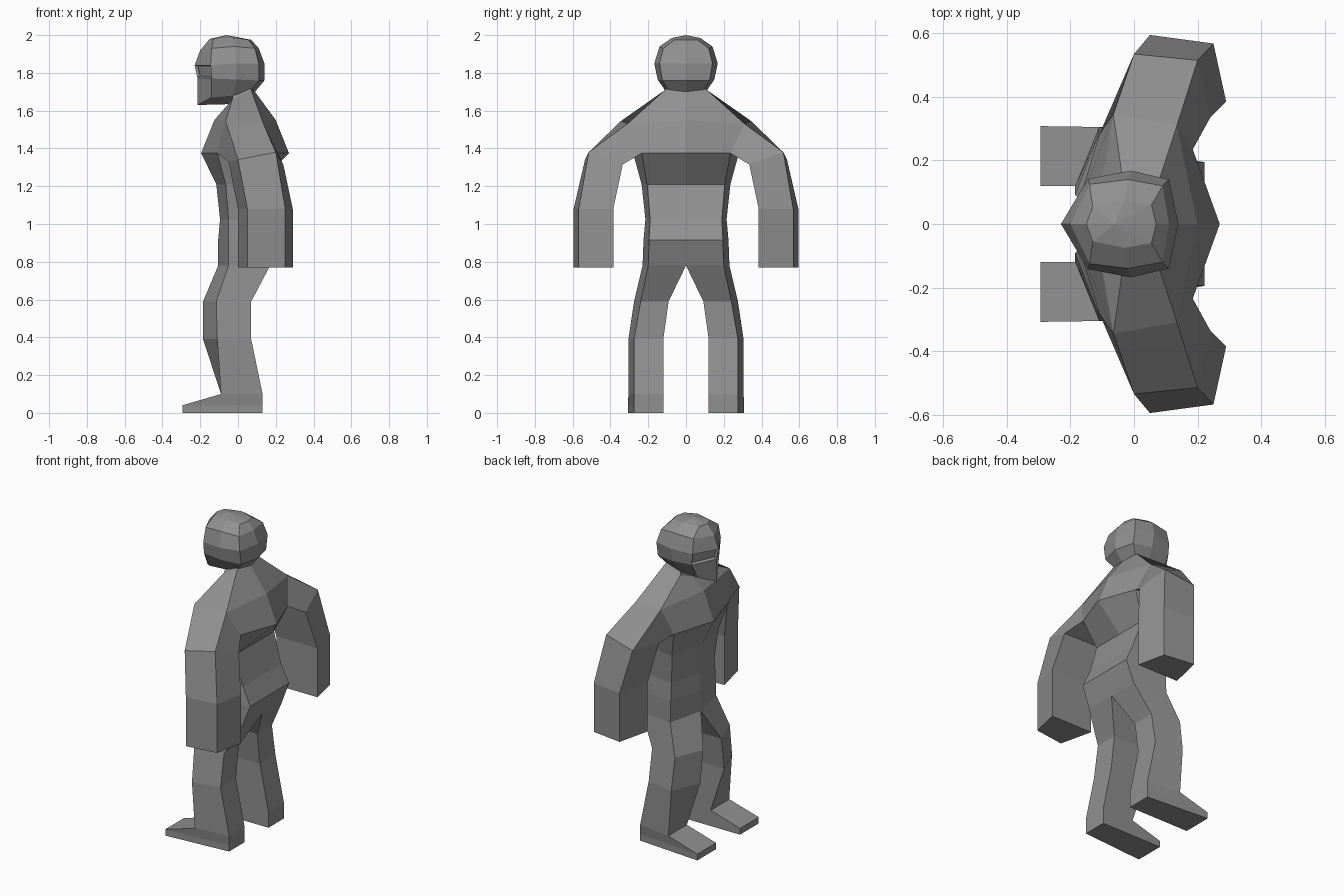
import bpy, bmesh

if "Cube" in bpy.data.objects:
    bpy.data.objects.remove(bpy.data.objects["Cube"])

# dark grey used on every part
grey = bpy.data.materials.new("dark_grey")
grey.diffuse_color = (.28, .28, .28, 1)
grey.use_nodes = True
grey.node_tree.nodes["Principled BSDF"].inputs["Base Color"].default_value = grey.diffuse_color


def loft(bm, rings, closed=True):
    """Skin half-rings, leaving out faces lying on the mirror plane."""
    rows = [[bm.verts.new(p) for p in ring] for ring in rings]
    n = len(rows[0])
    for a, b in zip(rows, rows[1:]):
        for i in range(n if closed else n - 1):
            j = (i + 1) % n
            quad = (a[i], a[j], b[j], b[i])
            if any(abs(v.co.y) > 1e-5 for v in quad):
                bm.faces.new(quad)
    return rows


def mirror(bm):
    bmesh.ops.remove_doubles(bm, verts=bm.verts, dist=1e-4)
    bmesh.ops.mirror(bm, geom=bm.verts[:] + bm.edges[:] + bm.faces[:],
                     axis='Y', merge_dist=1e-4)
    bmesh.ops.remove_doubles(bm, verts=bm.verts, dist=1e-4)
    bmesh.ops.recalc_face_normals(bm, faces=bm.faces)


def finish(name, bm):
    me = bpy.data.meshes.new(name)
    bm.to_mesh(me)
    bm.free()
    me.materials.append(grey)
    bpy.context.collection.objects.link(bpy.data.objects.new(name, me))


def sect(z, front, fo, bo, back, inner=0.0):
    """Four-cornered half section: inner front, outer front, outer back, inner back."""
    return [(front, inner, z), (*fo, z), (*bo, z), (back, inner, z)]


# body: leg and torso, from sole to chest
bm = bmesh.new()
toe = [(-.295, .12, .04), (-.295, .308, .04), (.13, .275, .04), (.13, .12, .04)]
leg = [
    sect(0, -.295, (-.295, .308), (.13, .275), .13, .12),
    toe,
    sect(.10, -.09, (-.09, .305), (.13, .275), .13, .12),
    sect(.39, -.185, (-.11, .305), (.07, .275), .07, .12),
    sect(.59, -.185, (-.115, .275), (.07, .24), .07, .092),
    sect(.78, -.105, (-.05, .23), (.17, .20), .17),
    sect(.915, -.105, (-.05, .225), (.222, .195), .222),
    sect(1.025, -.095, (-.05, .215), (.17, .19), .17),
    sect(1.21, -.115, (-.065, .235), (.11, .205), .11),
    sect(1.375, -.195, (-.11, .28), (.185, .235), .27),
]
rows = loft(bm, leg)
bm.faces.new(rows[0])

# shoulders and neck
chest = leg[-1]
shoulder = [(-.125, 0, 1.55), (-.065, .345, 1.545), (.135, .31, 1.53), (.20, 0, 1.55)]
neck = [(-.04, 0, 1.62), (-.03, .10, 1.66), (.07, .11, 1.71), (.09, 0, 1.70)]
neck_top = [(-.03, 0, 1.72), (-.02, .07, 1.73), (.05, .07, 1.74), (.07, 0, 1.74)]
rows = loft(bm, [chest, shoulder])
bmesh.ops.delete(bm, geom=[f for f in rows[1][1].link_faces if rows[1][2] in f.verts],
                 context='FACES_ONLY')
rows = loft(bm, [shoulder, neck, neck_top])
bm.faces.new(rows[-1])

# arm, from the shoulder opening to the blunt hand
hand = [(.05, .595), (.25, .568), (.29, .385), (.0, .385)]
arm = [
    [shoulder[1], shoulder[2], chest[2], chest[1]],
    [(0, .535, 1.34), (.20, .515, 1.38), (.24, .335, 1.315), (-.05, .345, 1.33)],
    [(x, y, 1.08) for x, y in hand],
    [(x, y, .77) for x, y in hand],
]
rows = loft(bm, arm)
bm.faces.new(rows[-1])
mirror(bm)
finish("body", bm)

# head: half rings from face centre round to the back
bm = bmesh.new()
head = [
    [(-.215, 0, 1.63), (-.14, .085, 1.67), (-.025, .09, 1.68), (.07, .095, 1.71), (.09, 0, 1.70)],
    [(-.215, 0, 1.775), (-.14, .14, 1.77), (-.01, .15, 1.765), (.11, .125, 1.76), (.14, 0, 1.76)],
    [(-.23, 0, 1.84), (-.145, .142, 1.84), (-.01, .168, 1.85), (.11, .14, 1.85), (.14, 0, 1.85)],
    [(-.20, 0, 1.92), (-.14, .125, 1.93), (-.02, .14, 1.94), (.09, .12, 1.93), (.11, 0, 1.93)],
    [(-.15, 0, 1.98), (-.13, .055, 1.98), (-.03, .075, 1.985), (.055, .06, 1.975), (.07, 0, 1.975)],
]
rows = loft(bm, head, closed=False)
crown = bm.verts.new((-.06, 0, 2.0))
chin = bm.verts.new((-.03, 0, 1.635))
for row, tip in ((rows[-1], crown), (rows[0], chin)):
    for a, b in zip(row, row[1:]):
        bm.faces.new((a, b, tip))
mirror(bm)

# eye slots sunk into the two front faces
eyes = [f for f in bm.faces
        if f.calc_center_median().x < -.16 and 1.78 < f.calc_center_median().z < 1.83]
bmesh.ops.inset_individual(bm, faces=eyes, thickness=.008, depth=-.015)
finish("head", bm)
